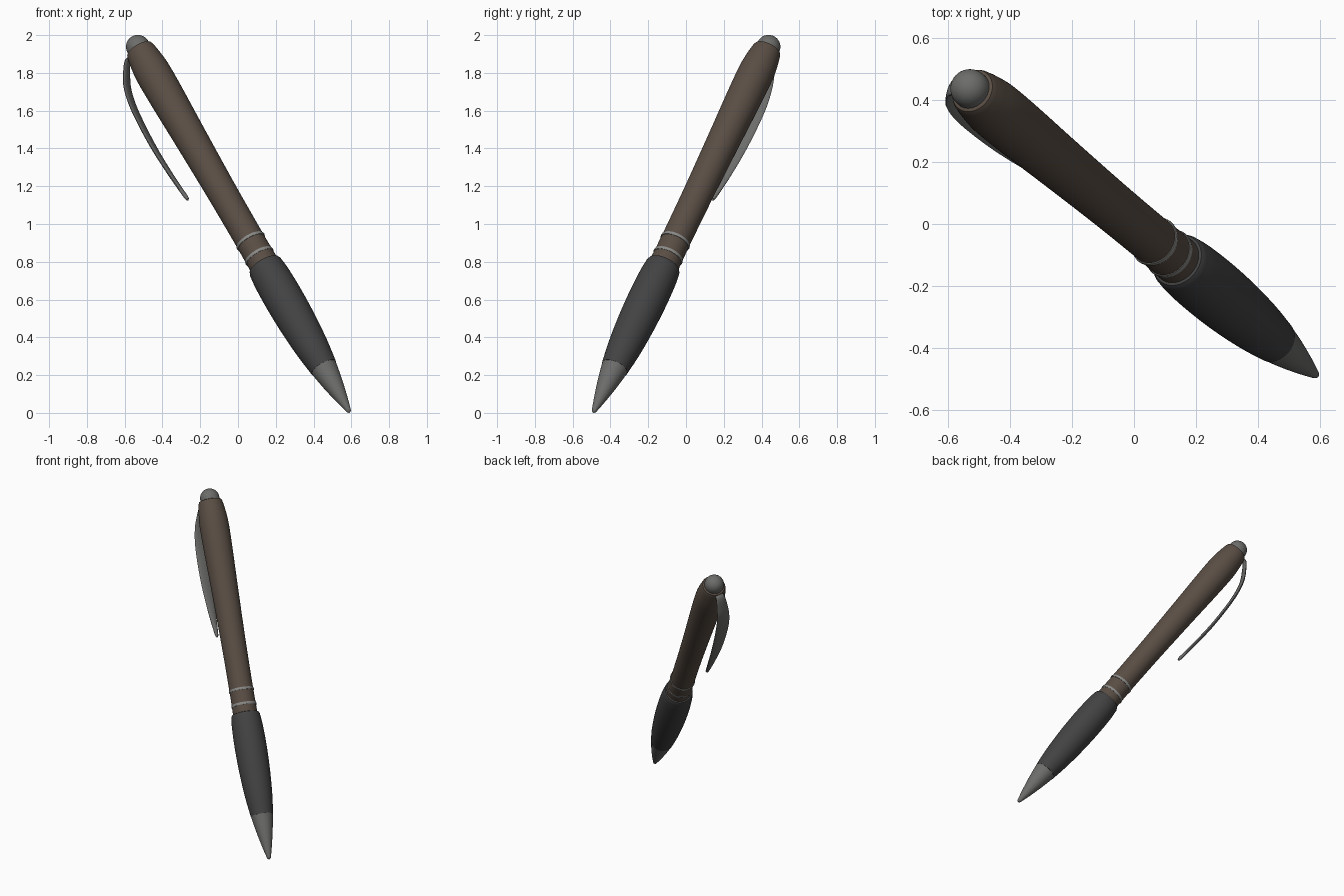
import bpy, bmesh, math
from mathutils import Vector, Matrix

if "Cube" in bpy.data.objects:
    bpy.data.objects.remove(bpy.data.objects["Cube"])

# Pen frame: D along the barrel (tip to cap), N toward the clip, W across the clip
TIP = Vector((0.588, -0.488, 0.008))
TOP = Vector((-0.53, 0.437, 1.938))
D = (TOP - TIP).normalized()
N = Vector((-0.79, 0.234, -0.567))
N = (N - D * N.dot(D)).normalized()
W = D.cross(N)
L = (TOP - TIP).length
FRAME = Matrix((N, W, D)).transposed().to_4x4()
FRAME.translation = TIP


def material(name, col):
    m = bpy.data.materials.new(name)
    m.diffuse_color = (*col, 1)
    m.use_nodes = True
    m.node_tree.nodes["Principled BSDF"].inputs["Base Color"].default_value = m.diffuse_color
    return m


METAL = material("metal", (0.15, 0.15, 0.145))
RING = material("ring", (0.25, 0.25, 0.24))
RUBBER = material("rubber", (0.055, 0.055, 0.055))
BARREL = material("barrel", (0.10, 0.075, 0.058))


def smooth_path(pts, steps=6):
    """Catmull-Rom curve through the points."""
    p = [Vector(q) for q in pts]
    p = [2 * p[0] - p[1]] + p + [2 * p[-1] - p[-2]]
    out = []
    for a, b, c, d in zip(p, p[1:], p[2:], p[3:]):
        for i in range(steps):
            t = i / steps
            out.append(0.5 * (2 * b + (c - a) * t + (2 * a - 5 * b + 4 * c - d) * t * t
                              + (3 * b - a - 3 * c + d) * t ** 3))
    return out + [p[-2]]


def skin(name, rings, mat):
    """Join closed rings of points into a capped tube in the pen frame."""
    bm = bmesh.new()
    loops = [[bm.verts.new(FRAME @ Vector(c)) for c in r] for r in rings]
    n = len(loops[0])
    for a, b in zip(loops, loops[1:]):
        for i in range(n):
            j = (i + 1) % n
            bm.faces.new((a[i], a[j], b[j], b[i]))
    bm.faces.new(loops[0][::-1])
    bm.faces.new(loops[-1])
    bmesh.ops.recalc_face_normals(bm, faces=bm.faces)
    me = bpy.data.meshes.new(name)
    bm.to_mesh(me)
    bm.free()
    ob = bpy.data.objects.new(name, me)
    bpy.context.collection.objects.link(ob)
    me.materials.append(mat)
    bpy.ops.object.select_all(action='DESELECT')
    ob.select_set(True)
    bpy.context.view_layer.objects.active = ob
    bpy.ops.object.shade_smooth_by_angle(angle=math.radians(35))
    return ob


def lathe(name, profile, mat, n=48):
    """Revolve (radius, height) points around the pen axis."""
    angs = [2 * math.pi * i / n for i in range(n)]
    return skin(name, [[(r * math.cos(a), r * math.sin(a), s) for a in angs]
                       for r, s in profile], mat)


# Writing tip
lathe("tip_cone", [(0.005, -0.006), (0.011, 0.0)]
      + smooth_path([(0.014, 0.008), (0.034, 0.09), (0.055, 0.19), (0.072, 0.29)]), METAL)

# Rubber grip
lathe("grip", smooth_path([(0.073, 0.288), (0.089, 0.42), (0.1, 0.58), (0.104, 0.74),
                           (0.101, 0.88), (0.094, 0.955)]) + [(0.088, 0.968), (0.078, 0.972)], RUBBER)

# Barrel with rounded shoulder
lathe("barrel", smooth_path([(0.08, 0.96), (0.078, 1.14), (0.08, 1.45), (0.087, 1.8),
                             (0.094, 2.08), (0.095, 2.24), (0.087, 2.33), (0.078, 2.385)])
      + [(0.073, 2.397), (0.064, 2.401)], BARREL)

# Two thin trim rings
for name, s in (("lower_ring", 1.026), ("upper_ring", 1.125)):
    lathe(name, [(0.07, s - 0.008), (0.081, s - 0.008), (0.083, s),
                 (0.081, s + 0.008), (0.07, s + 0.008)], RING)

# Domed push cap
lathe("cap", [(0.063, 2.37)] + [(0.063 * math.cos(a), L + 0.063 * math.sin(a))
      for a in [i * math.pi / 20 for i in range(10)]] + [(0.003, L + 0.0629)], METAL)

# Bowed clip: (offset from axis, height along axis, half width)
path = smooth_path([(0.06, 2.385, 0.028), (0.09, 2.378, 0.032), (0.125, 2.33, 0.039),
                    (0.165, 2.25, 0.046), (0.19, 2.12, 0.05), (0.201, 1.9, 0.043),
                    (0.195, 1.7, 0.029), (0.184, 1.55, 0.012), (0.182, 1.535, 0.005)])
rings = []
for i, p in enumerate(path):
    a, b = path[max(i - 1, 0)], path[min(i + 1, len(path) - 1)]
    t = Vector((b.x - a.x, 0, b.y - a.y)).normalized()
    out = Vector((-t.z, 0, t.x))
    th = min(0.011, p.z * 0.9)
    rings.append([Vector((p.x, 0, p.y)) + Vector((0, p.z * math.cos(k), 0)) + out * th * math.sin(k)
                  for k in [2 * math.pi * j / 16 for j in range(16)]])
skin("clip", rings, METAL)
